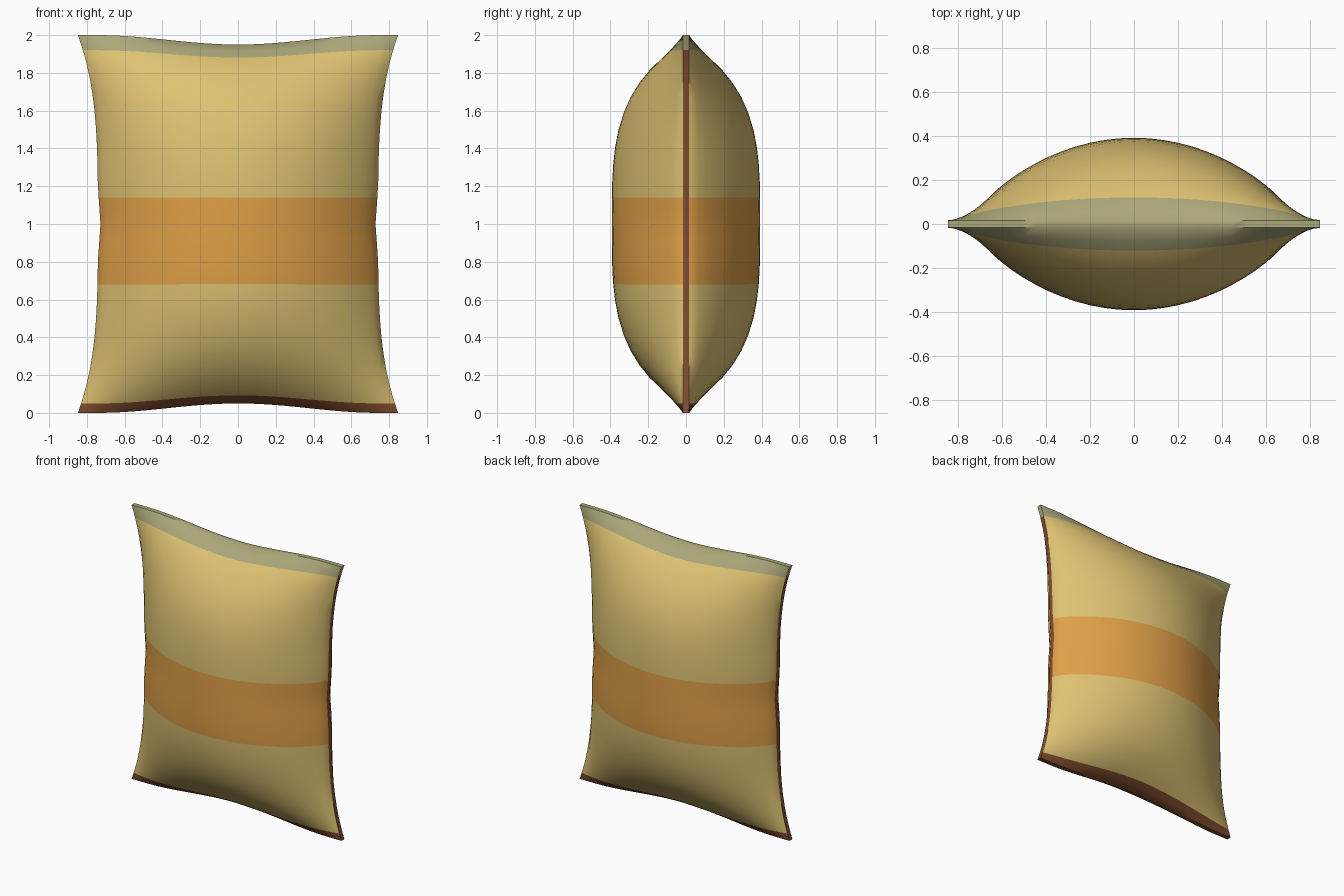
import bpy, bmesh, math

if "Cube" in bpy.data.objects:
    bpy.data.objects.remove(bpy.data.objects["Cube"])


def material(name, rgb):
    m = bpy.data.materials.new(name)
    m.diffuse_color = (*rgb, 1)
    m.use_nodes = True
    m.node_tree.nodes["Principled BSDF"].inputs["Base Color"].default_value = m.diffuse_color
    return m


YELLOW, ORANGE, SAGE, BROWN = range(4)
mats = [material("yellow", (0.73, 0.54, 0.17)),
        material("orange", (0.74, 0.35, 0.065)),
        material("sage_green", (0.41, 0.39, 0.195)),
        material("brown", (0.22, 0.075, 0.03))]

COLS = 28
RIM = 0.017            # half thickness of the sealed rim
# Row heights at the side seams, with rows on every colour boundary
ROWS = [0.0, 0.025, 0.05, 0.1, 0.16, 0.23, 0.31, 0.4, 0.5, 0.59, 0.68, 0.76, 0.84, 0.92,
        1.0, 1.07, 1.14, 1.23, 1.32, 1.41, 1.5, 1.6, 1.69, 1.77, 1.84, 1.88, 1.92, 1.96, 2.0]


def bag_point(u, row, side):
    """Point on one sheet: u runs -1..1 across, row is the seam height."""
    d = row - 1
    half_width = 0.742 + 0.106 * abs(d) ** 3.5 - 0.014 * max(0, 1 - abs(d) / 0.2)
    x = u * half_width
    # Top and bottom rims sag towards the middle
    sag = 0.5 * (1 + math.cos(math.pi * min(1, abs(x) / 0.75)))
    z = row - 0.05 * sag * d ** 3
    # Pillow bulge
    bulge = max(0, 1 - u * u) ** 0.8 * max(0, 1 - abs(d) ** 3.3) ** 0.9
    return x, side * (RIM + 0.376 * bulge), z


def band(row):
    if row < 0.05:
        return BROWN
    if row > 1.92:
        return SAGE
    return ORANGE if 0.68 < row < 1.14 else YELLOW


bm = bmesh.new()
# Columns are a little denser near the side seams
us = [math.sin(math.pi / 2 * (-1 + 2 * i / COLS)) * 0.5 + (-1 + 2 * i / COLS) * 0.5
      for i in range(COLS + 1)]
front, back = [[[bm.verts.new(bag_point(u, r, s)) for u in us] for r in ROWS] for s in (-1, 1)]


def face(verts, mat):
    f = bm.faces.new(verts)
    f.material_index = mat


for j in range(len(ROWS) - 1):
    mid = (ROWS[j] + ROWS[j + 1]) / 2
    # Front and back sheets
    for sheet in (front, back):
        for i in range(COLS):
            face((sheet[j][i], sheet[j][i + 1], sheet[j + 1][i + 1], sheet[j + 1][i]), band(mid))
    # Side seams
    for i in (0, COLS):
        face((front[j][i], back[j][i], back[j + 1][i], front[j + 1][i]),
             SAGE if mid > 1.92 else BROWN)
# Bottom and top seams
for j, mat in ((0, BROWN), (-1, SAGE)):
    for i in range(COLS):
        face((front[j][i], front[j][i + 1], back[j][i + 1], back[j][i]), mat)
bmesh.ops.recalc_face_normals(bm, faces=bm.faces)

mesh = bpy.data.meshes.new("snack_bag")
bm.to_mesh(mesh)
bm.free()
for m in mats:
    mesh.materials.append(m)
bag = bpy.data.objects.new("snack_bag", mesh)
bpy.context.collection.objects.link(bag)
bpy.context.view_layer.objects.active = bag
bag.select_set(True)
bpy.ops.object.shade_smooth_by_angle(angle=math.radians(40))
